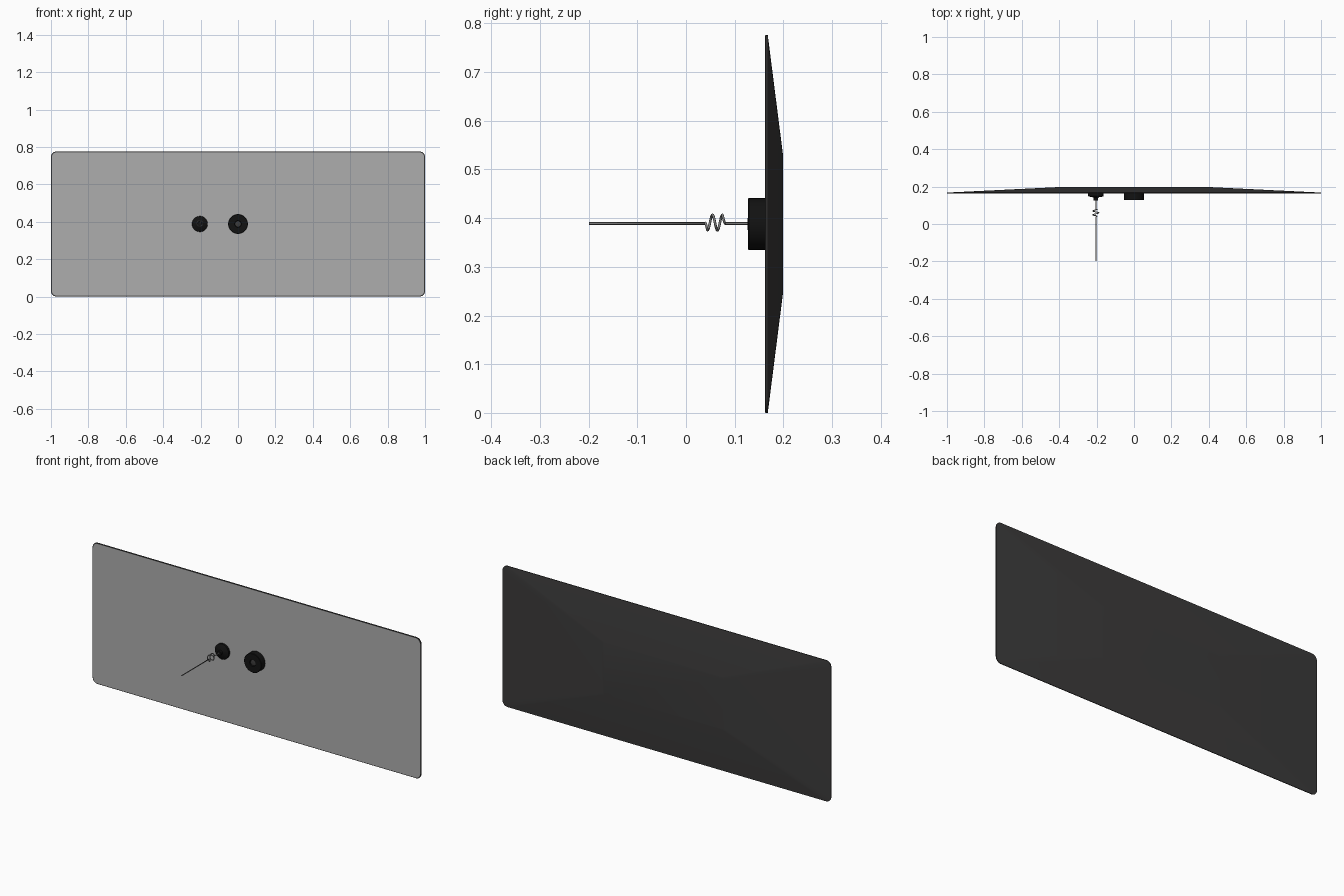
import bpy, bmesh
from math import sin, cos, pi

if "Cube" in bpy.data.objects:
    bpy.data.objects.remove(bpy.data.objects["Cube"])

ZC = 0.388


def material(name, rgb):
    m = bpy.data.materials.new(name)
    m.diffuse_color = (*rgb, 1)
    m.use_nodes = True
    m.node_tree.nodes["Principled BSDF"].inputs["Base Color"].default_value = m.diffuse_color
    return m


dark = material("dark_plastic", (0.045, 0.044, 0.044))
black = material("black_rubber", (0.006, 0.006, 0.006))
glass = material("grey_glass", (0.42, 0.42, 0.42))
steel = material("steel", (0.22, 0.22, 0.22))


def finish(name, bm, mat, angle=0.6):
    bmesh.ops.recalc_face_normals(bm, faces=bm.faces)
    me = bpy.data.meshes.new(name)
    bm.to_mesh(me)
    bm.free()
    ob = bpy.data.objects.new(name, me)
    bpy.context.collection.objects.link(ob)
    me.materials.append(mat)
    bpy.ops.object.select_all(action='DESELECT')
    ob.select_set(True)
    bpy.context.view_layer.objects.active = ob
    bpy.ops.object.shade_smooth_by_angle(angle=angle)
    return ob


def rounded_rect(bm, hx, hz, r, y, n=6):
    ring = []
    for k, (sx, sz) in enumerate([(1, 1), (-1, 1), (-1, -1), (1, -1)]):
        for i in range(n + 1):
            a = (k + i / n) * pi / 2
            ring.append(bm.verts.new((sx * (hx - r) + r * cos(a), y,
                                      ZC + sz * (hz - r) + r * sin(a))))
    return ring


def bridge(bm, a, b):
    for i in range(len(a)):
        j = (i + 1) % len(a)
        bm.faces.new((a[i], a[j], b[j], b[i]))


def lathe(name, x, profile, mat, n=32):
    # profile of (radius, y) points turned about the y direction, ends capped
    bm = bmesh.new()
    rings = [[bm.verts.new((x + r * cos(2 * pi * i / n), y, ZC + r * sin(2 * pi * i / n)))
              for i in range(n)] for r, y in profile]
    for a, b in zip(rings, rings[1:]):
        bridge(bm, a, b)
    bm.faces.new(rings[0])
    bm.faces.new(rings[-1])
    return finish(name, bm, mat)


# Housing: thin rim, then shallow sloped back with flat centre
bm = bmesh.new()
rings = [rounded_rect(bm, *s) for s in [
    (0.992, 0.380, 0.024, 0.162), (0.998, 0.386, 0.03, 0.162),
    (1.0, 0.388, 0.03, 0.164), (1.0, 0.388, 0.03, 0.168),
    (0.37, 0.144, 0.011, 0.199)]]
for a, b in zip(rings, rings[1:]):
    bridge(bm, a, b)
bm.faces.new(rings[-1])
finish("back_housing", bm, dark)

# Front pane
bm = bmesh.new()
bm.faces.new(rounded_rect(bm, 0.997, 0.385, 0.029, 0.1615))
pane = finish("front_pane", bm, glass)
if pane.data.polygons[0].normal.y > 0:
    pane.data.flip_normals()

# Central mount with socket
lathe("mount", 0, [(0.053, 0.163), (0.053, 0.129), (0.051, 0.127),
                   (0.018, 0.127), (0.016, 0.135)], black)
lathe("mount_socket", 0, [(0.0155, 0.136), (0.0155, 0.132), (0.012, 0.131)], dark)

# Aerial foot: flange, cone and collar
AX = -0.204
lathe("aerial_foot", AX, [(0.042, 0.163), (0.042, 0.150), (0.039, 0.147), (0.018, 0.143),
                          (0.0125, 0.140), (0.0125, 0.126)], black)

# Aerial rod with a two-turn spring
pts = [(AX, 0.13, ZC + 0.001), (AX, 0.081, ZC + 0.001)]
for i in range(49):
    t = i / 48
    a = 2 * pi * 2 * t
    r = 0.016 * min(1, 8 * t, 8 * (1 - t))
    pts.append((AX + r * cos(a), 0.080 - 0.041 * t, ZC + 0.003 + r * sin(a + 0.0)
                if 0 < t < 1 else ZC + 0.001))
pts += [(AX, 0.038, ZC + 0.001), (AX, -0.199, ZC + 0.001)]
cu = bpy.data.curves.new("aerial_rod", 'CURVE')
cu.dimensions = '3D'
cu.bevel_depth = 0.0026
cu.bevel_resolution = 2
cu.use_fill_caps = True
sp = cu.splines.new('POLY')
sp.points.add(len(pts) - 1)
for p, co in zip(sp.points, pts):
    p.co = (*co, 1)
cu.materials.append(steel)
bpy.context.collection.objects.link(bpy.data.objects.new("aerial_rod", cu))
